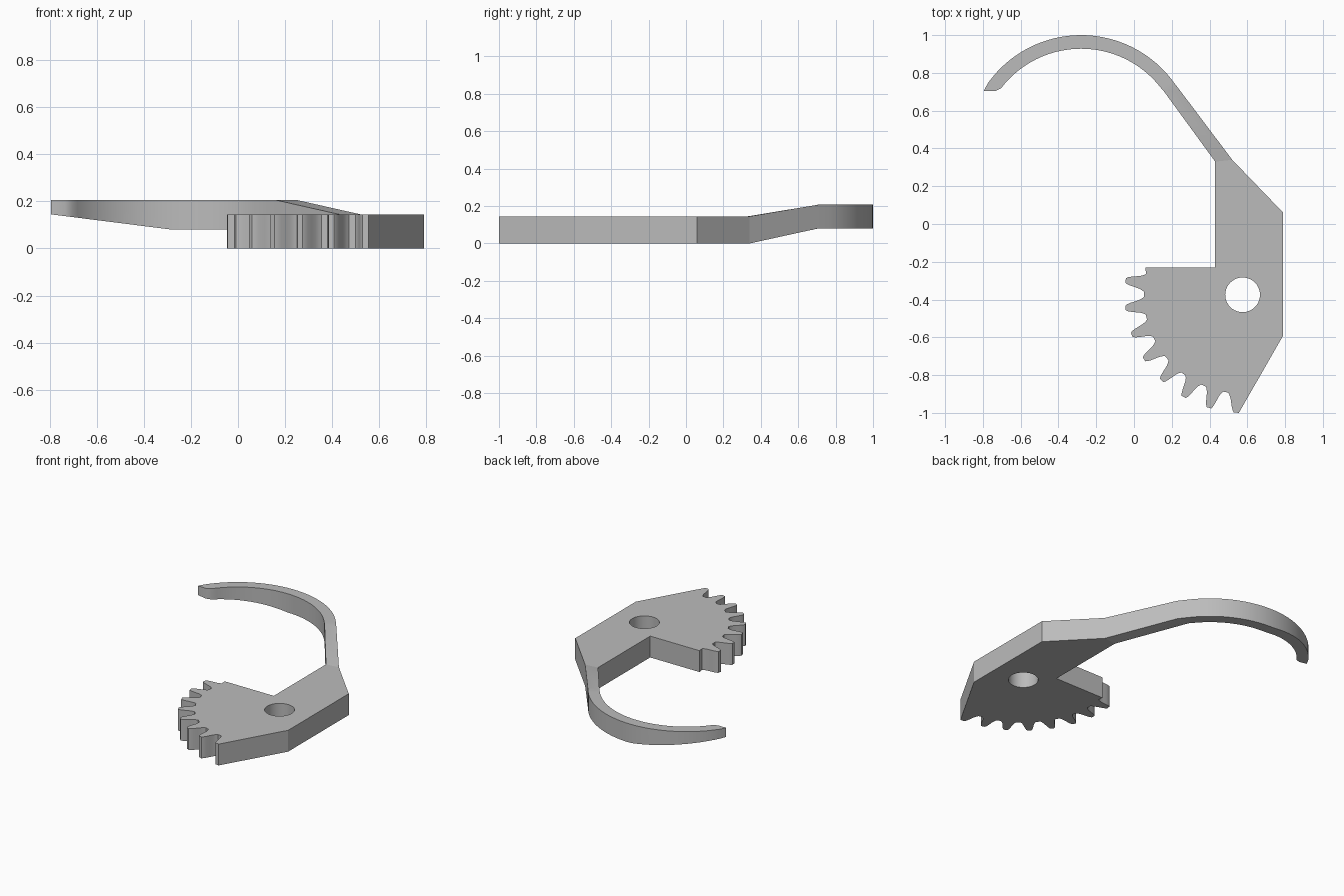
import bpy, bmesh
from math import sin, cos, radians, pi

cube = bpy.data.objects.get("Cube")
if cube:
    bpy.data.objects.remove(cube, do_unlink=True)

grey = bpy.data.materials.new("plain_grey")
grey.use_nodes = True
colour = (0.5, 0.5, 0.5, 1)
grey.diffuse_color = colour
grey.node_tree.nodes["Principled BSDF"].inputs["Base Color"].default_value = colour

THICK = 0.145
PIVOT = (0.575, -0.375)
ARC = (-0.28, 0.394)


def polar(centre, r, deg):
    a = radians(deg)
    return (centre[0] + r * cos(a), centre[1] + r * sin(a))


def finish(obj):
    bpy.ops.object.select_all(action='DESELECT')
    bpy.context.view_layer.objects.active = obj
    obj.select_set(True)
    bpy.ops.object.shade_smooth_by_angle(angle=radians(28))


# Sector plate outline: straight body edges, then eight rounded gear teeth
outline = [(0.79, 0.06), (0.52, 0.34), (0.43, 0.33), (0.43, -0.23), (0.06, -0.23)]
flank = [(5.2, 0.523), (4.3, 0.534), (3.5, 0.55), (2.9, 0.572),
         (2.3, 0.596), (1.7, 0.614), (1.1, 0.624)]
for k in range(8):
    mid = 173 + 13.4 * k
    outline += [polar(PIVOT, r, mid - d) for d, r in flank]
    if k < 7:
        outline += [polar(PIVOT, r, mid + d) for d, r in reversed(flank)]
outline += [(0.555, -1.0), (0.79, -0.59)]
hole = [polar(PIVOT, 0.092, 360 * i / 40) for i in range(40)]

curve = bpy.data.curves.new("sector_plate", 'CURVE')
curve.dimensions = '2D'
curve.fill_mode = 'BOTH'
curve.extrude = THICK / 2
for loop in (outline, hole):
    spline = curve.splines.new('POLY')
    spline.points.add(len(loop) - 1)
    for p, (x, y) in zip(spline.points, loop):
        p.co = (x, y, 0, 1)
    spline.use_cyclic_u = True
curve.materials.append(grey)
plate = bpy.data.objects.new("sector_plate", curve)
bpy.context.collection.objects.link(plate)
bpy.ops.object.select_all(action='DESELECT')
bpy.context.view_layer.objects.active = plate
plate.select_set(True)
bpy.ops.object.convert(target='MESH')
plate = bpy.context.object
bm = bmesh.new()
bm.from_mesh(plate.data)
bmesh.ops.remove_doubles(bm, verts=bm.verts, dist=0.0005)
bmesh.ops.translate(bm, verts=bm.verts, vec=(0, 0, THICK / 2))
bmesh.ops.recalc_face_normals(bm, faces=bm.faces)
bm.to_mesh(plate.data)
bm.free()
finish(plate)

# Curved arm: pairs of outer and inner points, ramp first, then the hook
pairs = [((0.52, 0.34), (0.43, 0.33)), ((0.245, 0.705), (0.155, 0.707))]
STEPS = 28
for i in range(STEPS + 1):
    t = i / STEPS
    pairs.append((polar(ARC, 0.606, 37.6 + 107 * t), polar(ARC, 0.534, 37.6 + 105 * t)))
pairs.append(((-0.795, 0.705), (-0.735, 0.704)))


def heights(x, y):
    rise = min(1, max(0, (y - 0.34) / 0.365))
    if x < ARC[0]:
        rise = 1
    taper = max(0, (ARC[0] - x) / 0.515) * 0.065
    return 0.08 * rise + taper, THICK + 0.062 * rise


bm = bmesh.new()
rings = []
for outer, inner in pairs:
    (ob, ot), (ib, it) = heights(*outer), heights(*inner)
    rings.append([bm.verts.new(c) for c in
                  ((*outer, ob), (*outer, ot), (*inner, it), (*inner, ib))])
for a, b in zip(rings, rings[1:]):
    for j in range(4):
        n = (j + 1) % 4
        bm.faces.new((a[j], a[n], b[n], b[j]))
bm.faces.new(rings[-1])
bmesh.ops.recalc_face_normals(bm, faces=bm.faces)
mesh = bpy.data.meshes.new("curved_arm")
bm.to_mesh(mesh)
bm.free()
mesh.materials.append(grey)
arm = bpy.data.objects.new("curved_arm", mesh)
bpy.context.collection.objects.link(arm)
finish(arm)
